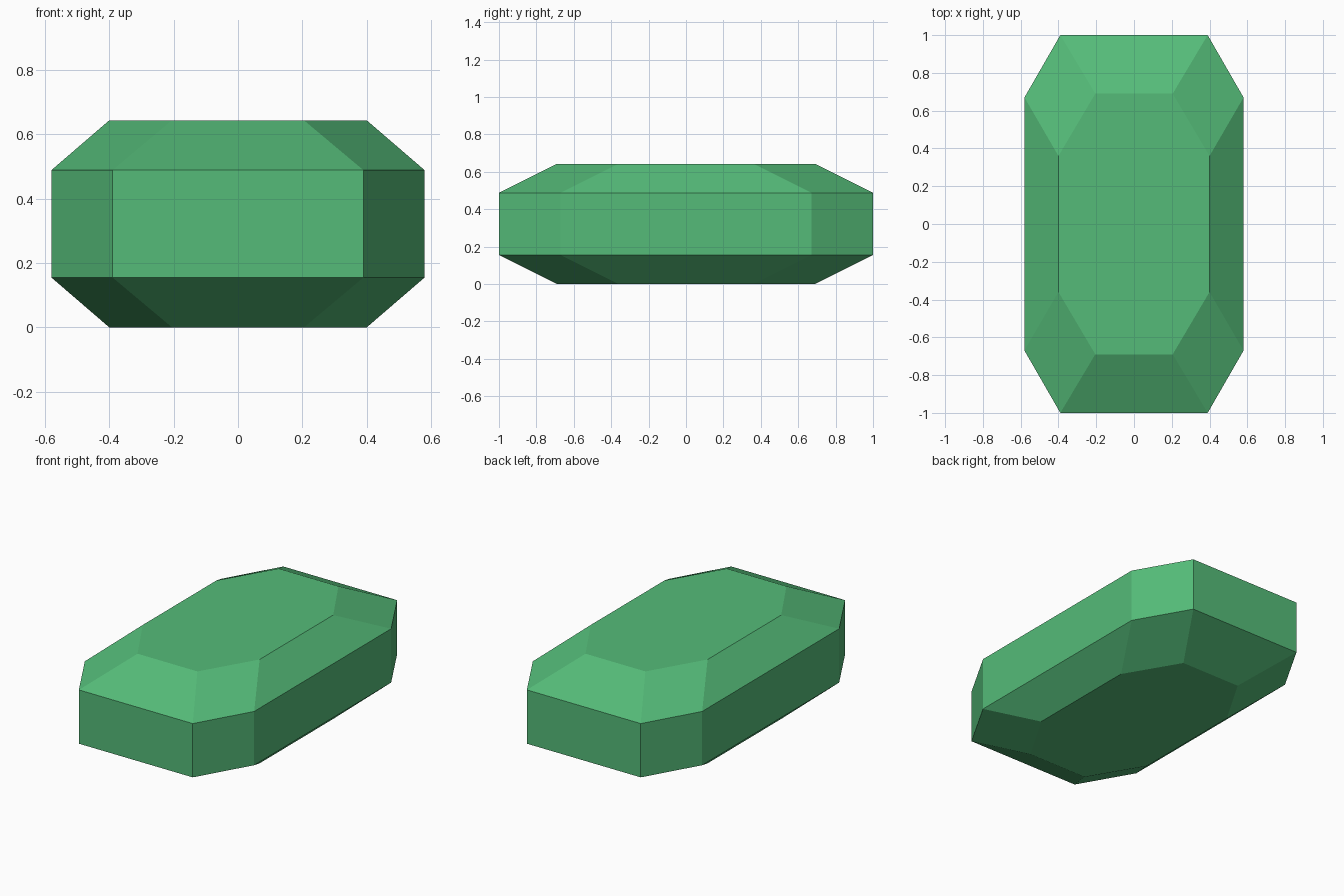
import bpy
import bmesh

if "Cube" in bpy.data.objects:
    bpy.data.objects.remove(bpy.data.objects["Cube"])

# Half-outlines of the elongated octagon: (end corner, side corner)
OUTER = ((0.39, 1.0), (0.58, 0.67))
INNER = ((0.205, 0.69), (0.40, 0.36))
LAYERS = ((0.0, INNER), (0.155, OUTER), (0.488, OUTER), (0.643, INNER))


def octagon(corners):
    (ax, ay), (bx, by) = corners
    quarter = [(bx, by), (ax, ay)]
    half = quarter + [(-x, y) for x, y in reversed(quarter)]
    return half + [(-x, -y) for x, y in half]


# Cut gem: bevelled base, straight girdle, bevelled crown
bm = bmesh.new()
rings = [[bm.verts.new((x, y, z)) for x, y in octagon(c)] for z, c in LAYERS]
for low, high in zip(rings, rings[1:]):
    for i in range(8):
        j = (i + 1) % 8
        bm.faces.new((low[i], low[j], high[j], high[i]))
bm.faces.new(rings[0][::-1])
bm.faces.new(rings[-1])
bmesh.ops.recalc_face_normals(bm, faces=bm.faces)

mesh = bpy.data.meshes.new("gem")
bm.to_mesh(mesh)
bm.free()
gem = bpy.data.objects.new("gem", mesh)
bpy.context.collection.objects.link(gem)

# Green stone
green = bpy.data.materials.new("green_stone")
green.diffuse_color = (0.09, 0.50, 0.19, 1.0)
green.use_nodes = True
green.node_tree.nodes["Principled BSDF"].inputs["Base Color"].default_value = green.diffuse_color
mesh.materials.append(green)
